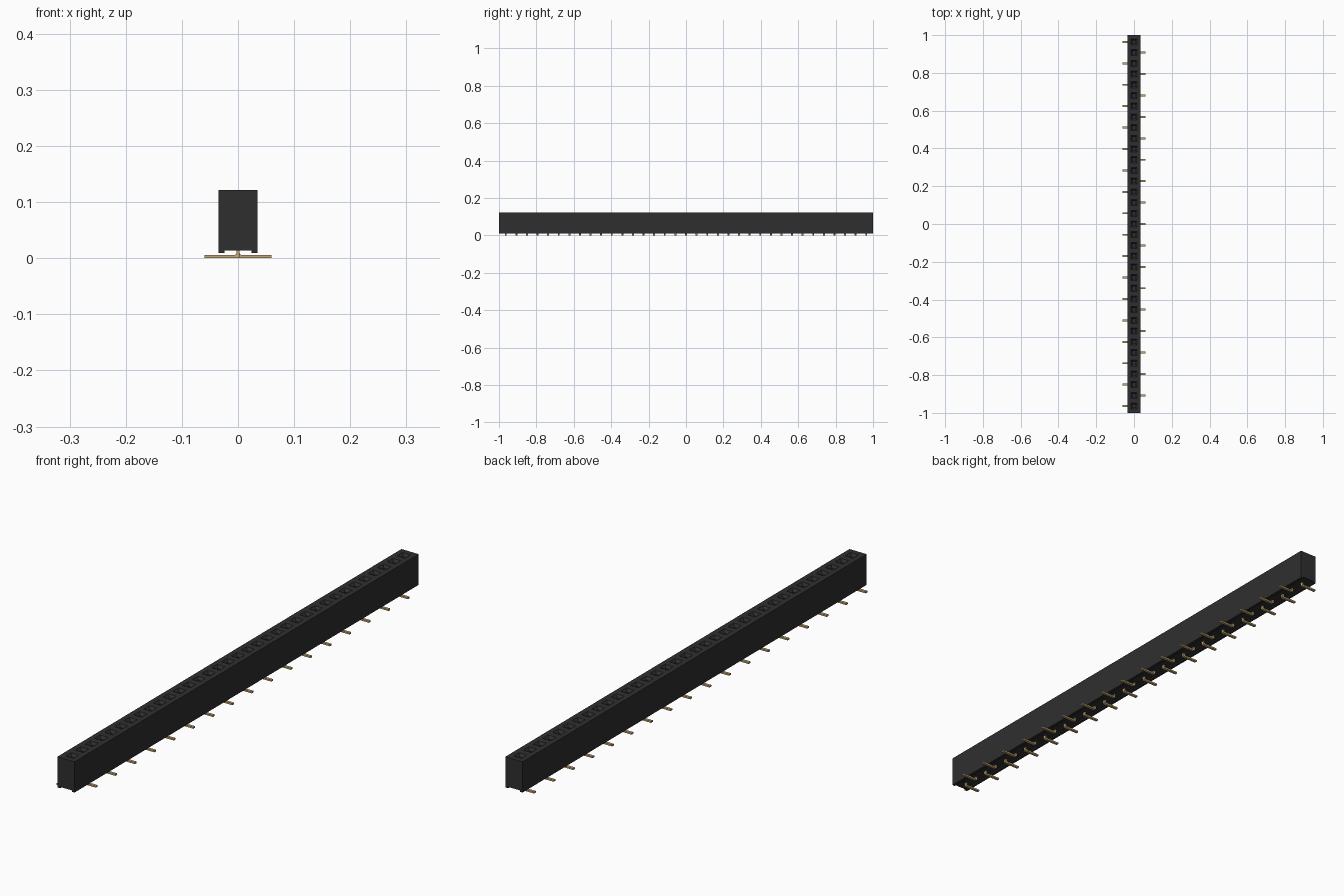
import bpy, bmesh
from mathutils import Vector

cube = bpy.data.objects.get("Cube")
if cube:
    bpy.data.objects.remove(cube, do_unlink=True)

COUNT, PITCH = 35, 0.0567
HALF_W, TOP = 0.035, 0.122
ROWS = [(i - (COUNT - 1) / 2) * PITCH for i in range(COUNT)]


def material(name, rgb):
    m = bpy.data.materials.new(name)
    m.use_nodes = True
    m.diffuse_color = (*rgb, 1)
    m.node_tree.nodes["Principled BSDF"].inputs["Base Color"].default_value = (*rgb, 1)
    return m


black = material("black plastic", (0.028, 0.028, 0.028))
gold = material("gold metal", (0.56, 0.40, 0.17))


def finish(bm, name, mat):
    bmesh.ops.recalc_face_normals(bm, faces=bm.faces)
    mesh = bpy.data.meshes.new(name)
    bm.to_mesh(mesh)
    bm.free()
    mesh.materials.append(mat)
    obj = bpy.data.objects.new(name, mesh)
    bpy.context.collection.objects.link(obj)
    return obj


# Housing: channelled profile lofted along y, one section per socket
profile = [(-HALF_W, TOP), (HALF_W, TOP), (HALF_W, 0.009), (0.024, 0.009),
           (0.024, 0.014), (-0.024, 0.014), (-0.024, 0.009), (-HALF_W, 0.009)]
stations = [-1.0] + [y + PITCH / 2 for y in ROWS[:-1]] + [1.0]
bm = bmesh.new()
rings = [[bm.verts.new((x, y, z)) for x, z in profile] for y in stations]
tops = []
for a, b in zip(rings, rings[1:]):
    for i in range(len(profile)):
        j = (i + 1) % len(profile)
        f = bm.faces.new((a[i], a[j], b[j], b[i]))
        if i == 0:
            tops.append(f)
bm.faces.new(rings[0])
bm.faces.new(rings[-1][::-1])
bmesh.ops.recalc_face_normals(bm, faces=bm.faces)


def step(face, y, half, z):
    """Inset a face to a square of the given half width at height z."""
    bmesh.ops.inset_individual(bm, faces=[face], thickness=0.001)
    signs = [(1 if v.co.x > 0 else -1, 1 if v.co.y > y else -1) for v in face.verts]
    for v, (sx, sy) in zip(face.verts, signs):
        v.co = Vector((sx * half, y + sy * half, z))


# Sockets: square lead-in funnel, then a straight hole
for face, y in zip(tops, ROWS):
    step(face, y, 0.016, TOP)
    step(face, y, 0.008, TOP - 0.010)
    step(face, y, 0.008, TOP - 0.075)
finish(bm, "housing", black)

# Pins: bent strips with feet alternating to either side
bend = [(-0.003, 0.020), (-0.003, 0.004), (-0.002, 0.0015), (0.001, 0.0),
        (0.060, 0.0), (0.060, 0.006), (0.0055, 0.006), (0.0035, 0.007),
        (0.003, 0.009), (0.003, 0.020)]
for i, y in enumerate(ROWS):
    side = -1 if i % 2 == 0 else 1
    bm = bmesh.new()
    face = bm.faces.new([bm.verts.new((side * x, y - 0.005, z)) for x, z in bend])
    ext = bmesh.ops.extrude_face_region(bm, geom=[face])
    moved = [g for g in ext["geom"] if isinstance(g, bmesh.types.BMVert)]
    bmesh.ops.translate(bm, verts=moved, vec=(0, 0.010, 0))
    finish(bm, f"pin_{i + 1:02d}", gold)
